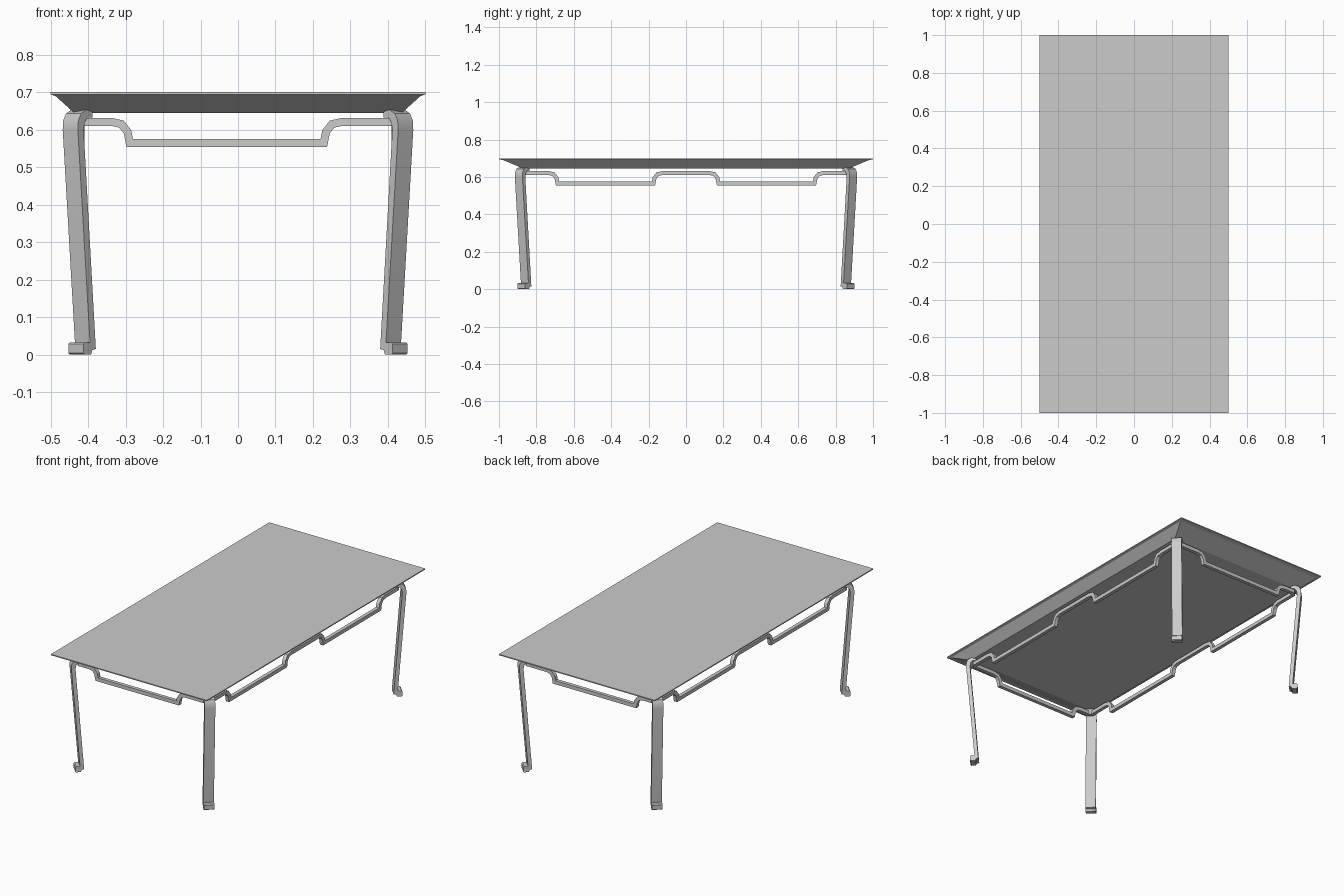
import bpy, bmesh
from mathutils import Vector

if "Cube" in bpy.data.objects:
    bpy.data.objects.remove(bpy.data.objects["Cube"])


def make_object(name, bm, smooth=False):
    bmesh.ops.recalc_face_normals(bm, faces=bm.faces[:])
    mesh = bpy.data.meshes.new(name)
    bm.to_mesh(mesh)
    bm.free()
    obj = bpy.data.objects.new(name, mesh)
    bpy.context.collection.objects.link(obj)
    if smooth:
        bpy.ops.object.select_all(action='DESELECT')
        obj.select_set(True)
        bpy.context.view_layer.objects.active = obj
        bpy.ops.object.shade_smooth_by_angle(angle=0.6)
    return obj


def skin(bm, rings, closed=False):
    """Bridge equal vertex rings, capping the ends unless closed."""
    rings = [[bm.verts.new(p) for p in ring] for ring in rings]
    n = len(rings[0])
    pairs = list(zip(rings, rings[1:])) + ([(rings[-1], rings[0])] if closed else [])
    for a, b in pairs:
        for i in range(n):
            j = (i + 1) % n
            bm.faces.new((a[i], a[j], b[j], b[i]))
    if not closed:
        bm.faces.new(rings[0])
        bm.faces.new(rings[-1])


def rect(hx, hy, z):
    return [(-hx, -hy, z), (hx, -hy, z), (hx, hy, z), (-hx, hy, z)]


# Table top: thin slab edge with a chamfered underside
bm = bmesh.new()
skin(bm, [rect(0.5, 1.0, 0.70), rect(0.5, 1.0, 0.694),
          rect(0.487, 0.977, 0.69), rect(0.437, 0.87, 0.645)])
make_object("table_top", bm)

# Legs: flat bent bar set diagonally, profile as (outward distance, height)
profile = [(-0.055, 0.652), (-0.03, 0.652), (-0.012, 0.643), (-0.002, 0.625),
           (0, 0.60), (-0.046, 0.033), (-0.026, 0.033), (-0.021, 0.028),
           (-0.021, 0.004), (-0.026, 0), (-0.05, 0), (-0.055, 0.012),
           (-0.068, 0.015), (-0.022, 0.60), (-0.026, 0.62), (-0.036, 0.632),
           (-0.055, 0.632)]
R = 0.7071
half_width = 0.0285
bm = bmesh.new()
skin(bm, [[(0.4475 + R * (d + s), 0.895 + R * (d - s), z) for d, z in profile]
          for s in (-half_width, half_width)])
legs = make_object("legs", bm, True)
mirror = legs.modifiers.new("mirror", 'MIRROR')
mirror.use_axis = (True, True, False)

# Rail: one closed loop with dropped sections along each side
HIGH, LOW = 0.621, 0.565


def dip(start, end):
    """Dropped section between two positions along a side."""
    bend = [(-0.049, HIGH), (-0.022, 0.615), (-0.006, 0.595), (0, LOW)]
    return [(start + o, z) for o, z in bend] + [(end - o, z) for o, z in bend[::-1]]


RX, RY, C = 0.42, 0.87, 0.015
short = [(C - RX, HIGH)] + dip(-0.289, 0.229) + [(RX - C, HIGH)]
long = [(C - RY, HIGH)] + dip(-0.687, -0.174) + dip(0.174, 0.687) + [(RY - C, HIGH)]
path = [Vector((s, -RY, z)) for s, z in short]
path += [Vector((RX, s, z)) for s, z in long]
path += [Vector((s, RY, z)) for s, z in short[::-1]]
path += [Vector((-RX, s, z)) for s, z in long[::-1]]

h = 0.0105
rings = []
for i, p in enumerate(path):
    t1 = (p - path[i - 1]).normalized()
    t2 = (path[(i + 1) % len(path)] - p).normalized()
    t = (t1 + t2).normalized()
    side = Vector((t.y, -t.x, 0)).normalized()
    up = side.cross(t)
    miter = 1 / t.dot(t1)
    flat_turn = abs(t1.z) + abs(t2.z) < 1e-4
    a = side * h * (miter if flat_turn else 1)
    b = up * h * (1 if flat_turn else miter)
    rings.append([p + a + b, p - a + b, p - a - b, p + a - b])
bm = bmesh.new()
skin(bm, rings, closed=True)
make_object("rail", bm)
